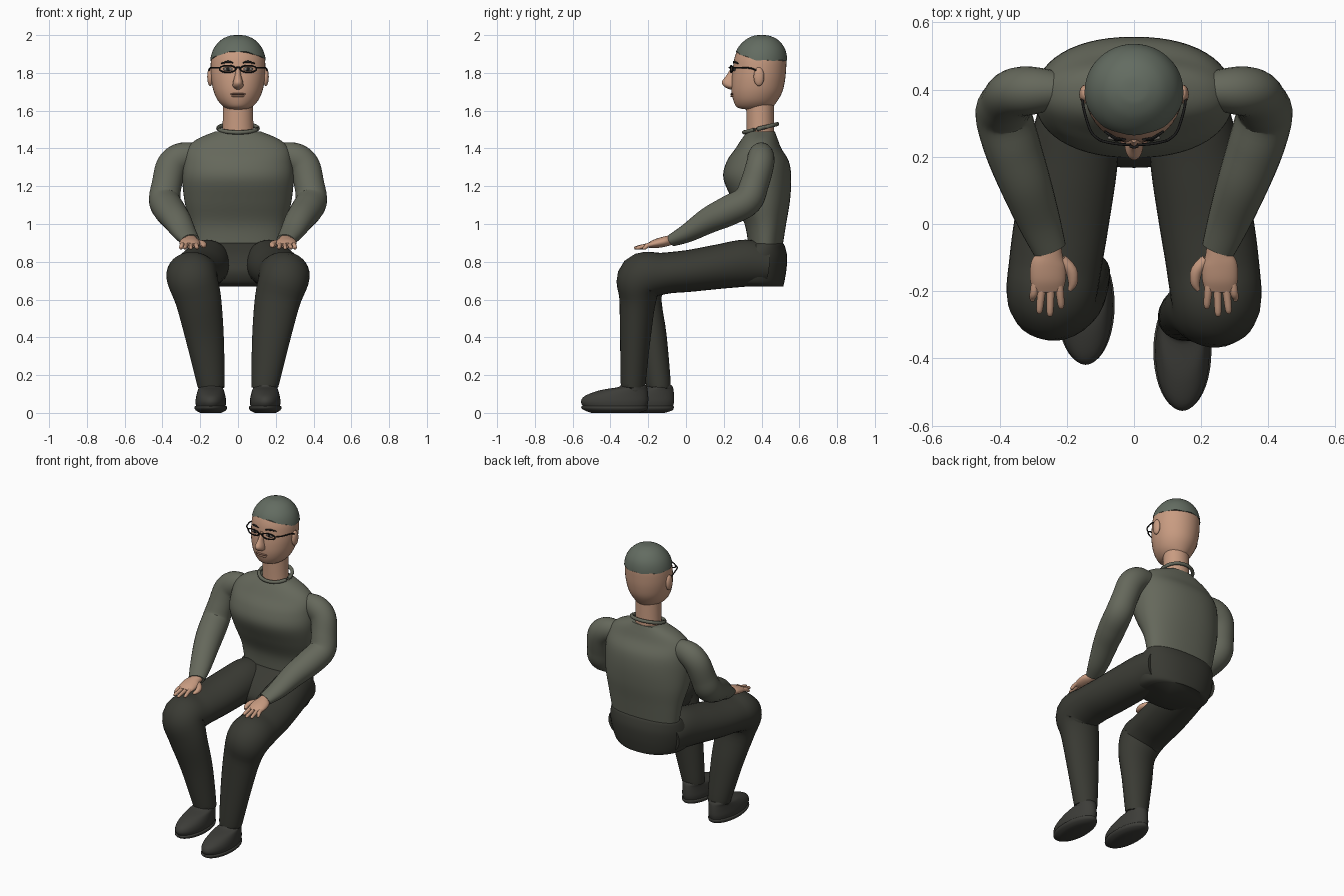
import bpy, bmesh, math
from mathutils import Vector

if "Cube" in bpy.data.objects:
    bpy.data.objects.remove(bpy.data.objects["Cube"])


def material(name, r, g, b):
    m = bpy.data.materials.new(name)
    m.diffuse_color = (r, g, b, 1)
    m.use_nodes = True
    m.node_tree.nodes["Principled BSDF"].inputs["Base Color"].default_value = m.diffuse_color
    return m


SWEATER = material("grey green knit", 0.130, 0.138, 0.105)
HAIR = material("grey hair", 0.125, 0.150, 0.120)
SKIN = material("skin", 0.58, 0.33, 0.22)
TROUSERS = material("dark trousers", 0.042, 0.043, 0.034)
SHOES = material("shoe leather", 0.046, 0.046, 0.040)
BLACK = material("black frame", 0.012, 0.012, 0.012)
LIPS = material("lips", 0.25, 0.13, 0.09)
EYES = material("eye grey", 0.20, 0.18, 0.16)


def finish(name, bm, mat, angle=50):
    bmesh.ops.recalc_face_normals(bm, faces=bm.faces[:])
    me = bpy.data.meshes.new(name)
    bm.to_mesh(me)
    bm.free()
    ob = bpy.data.objects.new(name, me)
    bpy.context.collection.objects.link(ob)
    me.materials.append(mat)
    bpy.ops.object.select_all(action='DESELECT')
    ob.select_set(True)
    bpy.context.view_layer.objects.active = ob
    bpy.ops.object.shade_smooth_by_angle(angle=math.radians(angle))
    return ob


def smooth(rows, n=5):
    """Catmull-Rom resampling of rows of numbers."""
    out = []
    for i in range(len(rows) - 1):
        a, b, c, d = (rows[max(i - 1, 0)], rows[i], rows[i + 1],
                      rows[min(i + 2, len(rows) - 1)])
        for k in range(n):
            t = k / n
            out.append(tuple(q + 0.5 * t * (r - p + t * (2*p - 5*q + 4*r - s + t * (3*(q - r) + s - p)))
                             for p, q, r, s in zip(a, b, c, d)))
    return out + [tuple(rows[-1])]


def skin(name, rings, mat, angle=50):
    bm = bmesh.new()
    vs = [[bm.verts.new(p) for p in ring] for ring in rings]
    n = len(vs[0])
    for a, b in zip(vs, vs[1:]):
        for j in range(n):
            bm.faces.new((a[j], a[(j + 1) % n], b[(j + 1) % n], b[j]))
    bm.faces.new(vs[0])
    bm.faces.new(vs[-1])
    return finish(name, bm, mat, angle)


def column(name, rows, mat, cx=0, dy=0, power=2, sides=40, n=5):
    """Horizontal oval sections; rows are (z, y front, y back, half width)."""
    rings = []
    for z, y0, y1, rx in smooth(rows, n):
        ring = []
        for j in range(sides):
            a = 2 * math.pi * j / sides
            c, s = math.cos(a), math.sin(a)
            e = 2 / power
            ring.append((cx + rx * math.copysign(abs(c) ** e, c),
                         dy + (y0 + y1) / 2 + (y1 - y0) / 2 * math.copysign(abs(s) ** e, s), z))
        rings.append(ring)
    return skin(name, rings, mat)


def limb(name, rows, mat, ref, sx=1, sides=24, n=5):
    """Tube along a path; rows are (x, y, z, radius along ref, other radius)."""
    pts = smooth(rows, n)
    side, rings = Vector(ref), []
    for i, p in enumerate(pts):
        t = (Vector(pts[min(i + 1, len(pts) - 1)][:3]) - Vector(pts[max(i - 1, 0)][:3])).normalized()
        side = (side - t * side.dot(t)).normalized()
        other = t.cross(side)
        ring = []
        for j in range(sides):
            a = 2 * math.pi * j / sides
            v = Vector(p[:3]) + side * (p[3] * math.cos(a)) + other * (p[4] * math.sin(a))
            ring.append((v.x * sx, v.y, v.z))
        rings.append(ring)
    return skin(name, rings, mat)


def ball(name, loc, size, mat, segs=20):
    bm = bmesh.new()
    bmesh.ops.create_uvsphere(bm, u_segments=segs, v_segments=segs // 2, radius=1)
    for v in bm.verts:
        v.co = Vector((v.co.x * size[0], v.co.y * size[1], v.co.z * size[2])) + Vector(loc)
    return finish(name, bm, mat)


def hoop(name, point, r, mat, n=32):
    """Closed thin ring; point(angle) gives the centre line."""
    rings = []
    for i in range(n + 1):
        a = 2 * math.pi * i / n
        p = Vector(point(a))
        t = (Vector(point(a + .01)) - Vector(point(a - .01))).normalized()
        u = t.orthogonal().normalized() if abs(t.y) > .9 else (Vector((0, 1, 0)) - t * t.y).normalized()
        w = t.cross(u)
        rings.append([p + r * (u * math.cos(k * math.pi / 4) + w * math.sin(k * math.pi / 4)) for k in range(8)])
    return skin(name, rings, mat)


# Torso, pelvis, neck and collar
column("sweater_body", [(.885, .33, .512, .235), (1.0, .31, .53, .255), (1.12, .25, .55, .283),
                        (1.24, .198, .557, .295), (1.33, .215, .545, .288), (1.40, .262, .505, .27),
                        (1.45, .295, .485, .215), (1.49, .325, .47, .12)], SWEATER, power=2.2, sides=56)
column("pelvis", [(.67, .24, .515, .19), (.69, .19, .52, .235), (.76, .168, .532, .262), (.83, .22, .535, .262),
                  (.885, .30, .522, .245), (.90, .33, .51, .23)], TROUSERS, power=2.2, sides=56)
column("neck", [(1.46, .32, .468, .085), (1.53, .32, .466, .081), (1.66, .318, .465, .08)], SKIN)
hoop("collar", lambda a: (.105 * math.cos(a), .395 + .088 * math.sin(a), 1.507 + .022 * math.sin(a)), .011, SWEATER)

# Head and hair
HEAD = [(1.607, .315, .42, .04), (1.617, .272, .455, .07), (1.65, .252, .483, .104), (1.70, .241, .51, .128),
        (1.76, .241, .524, .141), (1.82, .248, .53, .145), (1.88, .257, .531, .141), (1.93, .278, .517, .122),
        (1.97, .318, .483, .085), (1.99, .36, .44, .042), (1.994, .39, .41, .01)]
column("head", HEAD, SKIN)
dense = smooth(HEAD, 10)


def head_at(z):
    for a, b in zip(dense, dense[1:]):
        if a[0] <= z <= b[0]:
            t = (z - a[0]) / max(b[0] - a[0], 1e-6)
            return [p + (q - p) * t for p, q in zip(a, b)]
    return dense[-1]


hair = []
for i in range(19):
    ring = []
    for j in range(48):
        a = 2 * math.pi * j / 48
        low = 1.866 + .048 * max(0, -math.sin(a)) ** 1.5 + .003 * math.sin(9 * a)
        t = math.sin(i / 18 * math.pi / 2)
        z, y0, y1, rx = head_at(low + (1.994 - low) * t)
        ring.append(((rx + .004) * math.cos(a), (y0 + y1) / 2 + ((y1 - y0) / 2 + .004) * math.sin(a), z + .006 * t))
    hair.append(ring)
skin("hair", hair, HAIR)

# Face
column("nose", [(1.713, .23, .28, .012), (1.728, .202, .28, .027), (1.752, .19, .28, .026),
                (1.79, .216, .28, .016), (1.835, .243, .28, .011)], SKIN, sides=20)
ball("upper_lip", (0, .246, 1.688), (.042, .012, .006), LIPS)
ball("lower_lip", (0, .246, 1.677), (.036, .011, .006), SKIN)
limb("glasses_bridge", [(-.012, .232, 1.826, .004, .004), (0, .228, 1.829, .004, .004),
                        (.012, .232, 1.826, .004, .004)], BLACK, (0, 0, 1), sides=8)

# Shared leg path: hip, thigh, knee, shin; only the shin depth differs
KNEE = {1: (-.235, -.255, -.268, -.28), -1: (-.217, -.226, -.183, -.147)}
FINGERS = [(.293, .302, -.23), (.270, .281, -.266), (.247, .25, -.274), (.224, .217, -.252)]

for sx, s in ((1, "right_side"), (-1, "left_side")):
    # Ear, eye, brow and spectacles
    ball("ear_" + s, (sx * .147, .386, 1.78), (.016, .028, .05), SKIN)
    ball("eye_" + s, (sx * .052, .256, 1.82), (.027, .008, .010), EYES)
    ball("pupil_" + s, (sx * .052, .2495, 1.82), (.009, .004, .009), BLACK, 12)
    limb("brow_" + s, [(.025, .251, 1.853, .003, .003), (.055, .255, 1.859, .006, .005),
                       (.088, .276, 1.85, .003, .003)], BLACK, (0, 0, 1), sx, 8)
    hoop("lens_frame_" + s, lambda a: (sx * (.055 + .043 * math.cos(a)),
                                       .236 + .012 * (.5 + .5 * math.cos(a)) ** 2,
                                       1.821 + .018 * math.sin(a)), .004, BLACK)
    limb("temple_" + s, [(.097, .247, 1.826, .004, .004), (.128, .275, 1.828, .004, .004),
                         (.15, .345, 1.824, .004, .004), (.153, .385, 1.805, .004, .004)],
         BLACK, (0, 0, 1), sx, 8)

    # Sleeve
    limb("sleeve_" + s, [(.22, .398, 1.365, .055, .065), (.30, .397, 1.352, .071, .078),
                         (.352, .39, 1.305, .074, .082), (.377, .362, 1.21, .076, .08),
                         (.388, .325, 1.125, .080, .084), (.362, .23, 1.072, .080, .084),
                         (.325, .125, 1.022, .070, .077), (.283, .01, .953, .050, .064),
                         (.251, -.075, .914, .033, .050)], SWEATER, (0, 1, 0), sx)

    # Hand
    limb("palm_" + s, [(.254, -.04, .925, .024, .036), (.252, -.085, .914, .026, .038),
                       (.255, -.12, .905, .027, .052), (.256, -.165, .895, .023, .053),
                       (.256, -.20, .886, .013, .044)], SKIN, (0, 0, 1), sx)
    for k, (xb, xt, yt) in enumerate(FINGERS):
        limb("finger_%d_" % (k + 1) + s, [(xb, -.175, .893, .012, .013), ((xb + xt) / 2, -.205, .886, .012, .012),
                                          (xt, yt + .012, .874, .010, .010), (xt, yt, .870, .004, .005)],
             SKIN, (0, 0, 1), sx, 12, 3)
    limb("thumb_" + s, [(.215, -.105, .902, .016, .016), (.187, -.138, .895, .017, .018),
                        (.182, -.175, .886, .013, .014), (.192, -.198, .88, .005, .006)],
         SKIN, (0, 0, 1), sx, 14, 3)

    # Trouser leg
    yk, y6, y4, y1 = KNEE[sx]
    limb("trouser_leg_" + s, [(.15, .43, .785, .11, .105), (.163, .32, .793, .124, .124),
                              (.185, .18, .775, .136, .118), (.213, .02, .752, .140, .111),
                              (.234, -.12, .738, .138, .110), (.243, yk, .715, .134, .128),
                              (.210, y6, .60, .122, .098), (.176, y4, .40, .102, .081),
                              (.144, y1, .16, .074, .066), (.143, y1, .14, .068, .06)],
         TROUSERS, (1, 0, 0), sx, 32)

    # Shoe, the left one set further back
    dy = 0 if sx > 0 else .137
    column("shoe_sole_" + s, [(0, -.50, -.25, .055), (.012, -.535, -.212, .078), (.024, -.552, -.202, .086),
                              (.034, -.554, -.202, .085), (.038, -.545, -.206, .078)],
           SHOES, sx * .144, dy, n=2)
    column("shoe_upper_" + s, [(.034, -.545, -.206, .078), (.06, -.556, -.2, .081), (.09, -.535, -.2, .077),
                               (.12, -.455, -.203, .069), (.136, -.36, -.207, .062), (.148, -.345, -.214, .058)],
           SHOES, sx * .144, dy, n=4)
    for k in range(4):
        for e in (-1, 1):
            ball("eyelet_%d_%d_" % (k, e + 1) + s,
                 (sx * .144 + e * .034, -.355 - .02 * k + dy, .131 - .005 * k), (.003, .003, .003), BLACK, 8)
